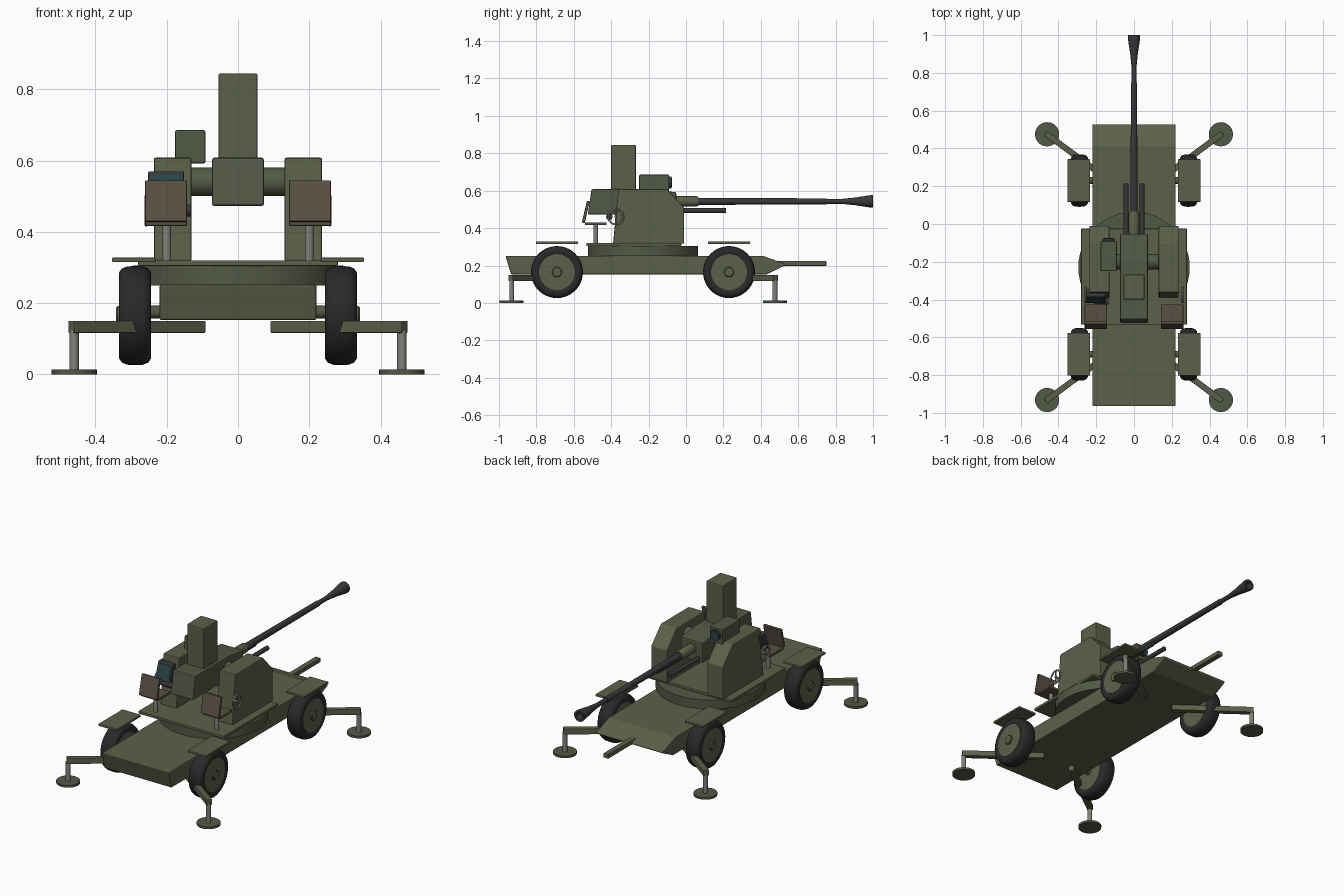
import bpy, bmesh, math
from mathutils import Vector, Matrix

if "Cube" in bpy.data.objects:
    bpy.data.objects.remove(bpy.data.objects["Cube"])


def mat(name, c):
    m = bpy.data.materials.new(name)
    m.diffuse_color = (*c, 1)
    m.use_nodes = True
    m.node_tree.nodes["Principled BSDF"].inputs["Base Color"].default_value = m.diffuse_color
    return m


OLIVE = mat("olive", (0.105, 0.12, 0.065))
DARK_OLIVE = mat("dark_olive", (0.085, 0.1, 0.06))
RUBBER = mat("rubber", (0.022, 0.022, 0.024))
GUNMETAL = mat("gunmetal", (0.04, 0.04, 0.045))
STEEL = mat("steel", (0.22, 0.22, 0.2))
LEATHER = mat("leather", (0.1, 0.08, 0.055))
GLASS = mat("glass", (0.02, 0.06, 0.06))


def finish(name, bm, m, bevel=0, smooth=False):
    bmesh.ops.recalc_face_normals(bm, faces=bm.faces)
    me = bpy.data.meshes.new(name)
    bm.to_mesh(me)
    bm.free()
    ob = bpy.data.objects.new(name, me)
    bpy.context.collection.objects.link(ob)
    me.materials.append(m)
    if bevel:
        b = ob.modifiers.new("bevel", 'BEVEL')
        b.width, b.segments, b.limit_method = bevel, 2, 'ANGLE'
    if smooth:
        bpy.ops.object.select_all(action='DESELECT')
        ob.select_set(True)
        bpy.context.view_layer.objects.active = ob
        bpy.ops.object.shade_smooth_by_angle(angle=math.radians(40))
    return ob


def box(name, x, y, z, m, bevel=0.005):
    """Box from (min, max) ranges."""
    bm = bmesh.new()
    bmesh.ops.create_cube(bm, size=1)
    for v in bm.verts:
        for i, r in enumerate((x, y, z)):
            v.co[i] = r[0] if v.co[i] < 0 else r[1]
    return finish(name, bm, m, bevel)


def plate(name, pts, x0, x1, m, bevel=0.005):
    """Side profile of (y, z) points extruded along x."""
    bm = bmesh.new()
    f = bm.faces.new([bm.verts.new((x0, y, z)) for y, z in pts])
    r = bmesh.ops.extrude_face_region(bm, geom=[f])
    bmesh.ops.translate(bm, vec=(x1 - x0, 0, 0),
                        verts=[g for g in r["geom"] if isinstance(g, bmesh.types.BMVert)])
    return finish(name, bm, m, bevel)


def lathe(name, profile, loc, axis, m, seg=32, closed=False):
    """Profile of (radius, along-axis) points spun round an axis."""
    bm = bmesh.new()
    rot = Vector((0, 0, 1)).rotation_difference(Vector(axis)).to_matrix().to_4x4()
    rings = [[bm.verts.new((r * math.cos(2 * math.pi * i / seg), r * math.sin(2 * math.pi * i / seg), h))
              for i in range(seg)] for r, h in profile]
    pairs = list(zip(rings, rings[1:])) + ([(rings[-1], rings[0])] if closed else [])
    for a, b in pairs:
        for i in range(seg):
            j = (i + 1) % seg
            bm.faces.new((a[i], a[j], b[j], b[i]))
    if not closed:
        bm.faces.new(rings[0])
        bm.faces.new(rings[-1])
    bm.transform(Matrix.Translation(loc) @ rot)
    return finish(name, bm, m, 0, True)


def rod(name, r, a, b, m, seg=20):
    a, b = Vector(a), Vector(b)
    return lathe(name, [(r, 0), (r, (b - a).length)], a, b - a, m, seg)


# chassis and tow bar
plate("chassis", [(-0.965, 0.252), (-0.935, 0.152), (0.43, 0.152), (0.528, 0.2), (0.528, 0.21), (0.41, 0.252)],
      -0.22, 0.22, OLIVE)
box("tow_bar", (-0.016, 0.016), (0.45, 0.75), (0.198, 0.224), OLIVE, 0.003)

# wheels, fenders and outriggers at the four corners
for s, side in ((-1, "left"), (1, "right")):
    for wy, fy, end in ((-0.69, -0.932, "front"), (0.23, 0.475, "rear")):
        tag = f"{end}_{side}"
        ax = (s, 0, 0)
        c = (s * 0.289, wy, 0.165)
        lathe("tyre_" + tag, [(0.092, -0.038), (0.105, -0.045), (0.12, -0.045), (0.132, -0.037), (0.138, -0.022),
                              (0.139, 0), (0.138, 0.022), (0.132, 0.037), (0.12, 0.045), (0.105, 0.045),
                              (0.092, 0.038)], c, ax, RUBBER, 40, True)
        lathe("rim_" + tag, [(0.096, -0.04), (0.096, 0.042), (0.088, 0.042)], c, ax, OLIVE, 40)
        lathe("hub_" + tag, [(0.027, 0.03), (0.027, 0.049), (0.023, 0.053)], c, ax, OLIVE, 20)
        rod("axle_" + tag, 0.018, (s * 0.2, wy, 0.175), (s * 0.27, wy, 0.175), DARK_OLIVE)
        box("fender_" + tag, sorted((s * 0.232, s * 0.353)), (wy - 0.113, wy + 0.113), (0.315, 0.328), OLIVE, 0.003)
        # diagonal arm with post and foot
        d = 1 if fy > 0 else -1
        a = Vector((s * 0.1, fy - d * 0.268, 0.133))
        b = Vector((s * 0.468, fy + d * 0.005, 0.133))
        arm = box("outrigger_arm_" + tag, (-(b - a).length / 2, (b - a).length / 2), (-0.016, 0.016),
                  (-0.017, 0.017), OLIVE, 0.003)
        arm.location = (a + b) / 2
        arm.rotation_euler.z = math.atan2(b.y - a.y, b.x - a.x)
        rod("outrigger_post_" + tag, 0.013, (s * 0.46, fy, 0.008), (s * 0.46, fy, 0.125), STEEL)
        rod("outrigger_foot_" + tag, 0.064, (s * 0.46, fy, 0), (s * 0.46, fy, 0.013), DARK_OLIVE, 32)

# turntable and platform
rod("turntable", 0.295, (0, -0.23, 0.25), (0, -0.23, 0.305), DARK_OLIVE, 48)
box("platform", (-0.28, 0.28), (-0.533, -0.025), (0.304, 0.32), OLIVE, 0.003)

for s, side in ((-1, "left"), (1, "right")):
    # side cheeks carrying the gun
    plate("cheek_" + side, [(-0.39, 0.317), (-0.362, 0.608), (-0.1, 0.608), (-0.01, 0.51), (-0.01, 0.317)],
          s * 0.131, s * 0.236, OLIVE)
    # seats
    xs = sorted((s * 0.143, s * 0.261))
    rod("seat_post_" + side, 0.012, (s * 0.2, -0.483, 0.315), (s * 0.2, -0.483, 0.42), STEEL)
    box("seat_pan_" + side, xs, (-0.54, -0.425), (0.416, 0.431), LEATHER, 0.004)
    plate("seat_back_" + side, [(-0.557, 0.43), (-0.53, 0.545), (-0.515, 0.543), (-0.541, 0.427)],
          xs[0], xs[1], LEATHER, 0.003)
    # handwheels
    n = 10
    lathe("handwheel_" + side, [(0.04 + 0.005 * math.cos(2 * math.pi * k / n), 0.005 * math.sin(2 * math.pi * k / n))
                                for k in range(n)], (s * 0.257, -0.375, 0.46), (s, 0, 0), STEEL, 28, True)
    rod("handwheel_shaft_" + side, 0.007, (s * 0.22, -0.375, 0.46), (s * 0.259, -0.375, 0.46), STEEL, 12)
    rod("handwheel_spoke_" + side, 0.004, (s * 0.257, -0.375, 0.42), (s * 0.257, -0.375, 0.5), STEEL, 8)
    # trunnions and recoil tubes
    rod("trunnion_" + side, 0.04, (s * 0.06, -0.2, 0.54), (s * 0.14, -0.2, 0.54), DARK_OLIVE)
    rod("recoil_tube_" + side, 0.013, (s * 0.042, -0.08, 0.494), (s * 0.042, 0.215, 0.494), GUNMETAL)

# receiver and ammunition tower
plate("receiver", [(-0.525, 0.473), (-0.505, 0.608), (-0.2, 0.608), (-0.052, 0.592), (-0.052, 0.473)],
      -0.073, 0.073, DARK_OLIVE, 0.006)
box("ammunition_tower", (-0.055, 0.055), (-0.4, -0.267), (0.59, 0.845), OLIVE, 0.006)

# barrel with sleeve and flared muzzle
lathe("barrel_sleeve", [(0.028, -0.06), (0.028, 0.055), (0.023, 0.067)], (0, 0, 0.543), (0, 1, 0), OLIVE, 28)
lathe("barrel", [(0.019, 0.05), (0.016, 0.75), (0.013, 0.75), (0.013, 0.83), (0.02, 0.9), (0.033, 0.985),
                 (0.033, 1.0), (0.02, 1.0), (0.012, 0.94)], (0, 0, 0.543), (0, 1, 0), GUNMETAL, 28)

# sight box with lens
box("sight_box", (-0.177, -0.091), (-0.25, -0.09), (0.592, 0.686), DARK_OLIVE, 0.006)
rod("sight_lens", 0.032, (-0.134, -0.1, 0.645), (-0.134, -0.077, 0.645), GUNMETAL, 28)
rod("sight_lens_glass", 0.024, (-0.134, -0.08, 0.645), (-0.134, -0.075, 0.645), GLASS, 28)

# gunner display and control grip on the left
plate("display", [(-0.42, 0.475), (-0.385, 0.57), (-0.345, 0.57), (-0.365, 0.475)], -0.252, -0.152, GUNMETAL, 0.003)
plate("display_glass", [(-0.418, 0.488), (-0.392, 0.56), (-0.388, 0.559), (-0.414, 0.487)],
      -0.243, -0.161, GLASS, 0)
rod("control_grip", 0.017, (-0.21, -0.41, 0.46), (-0.134, -0.41, 0.46), GUNMETAL)
